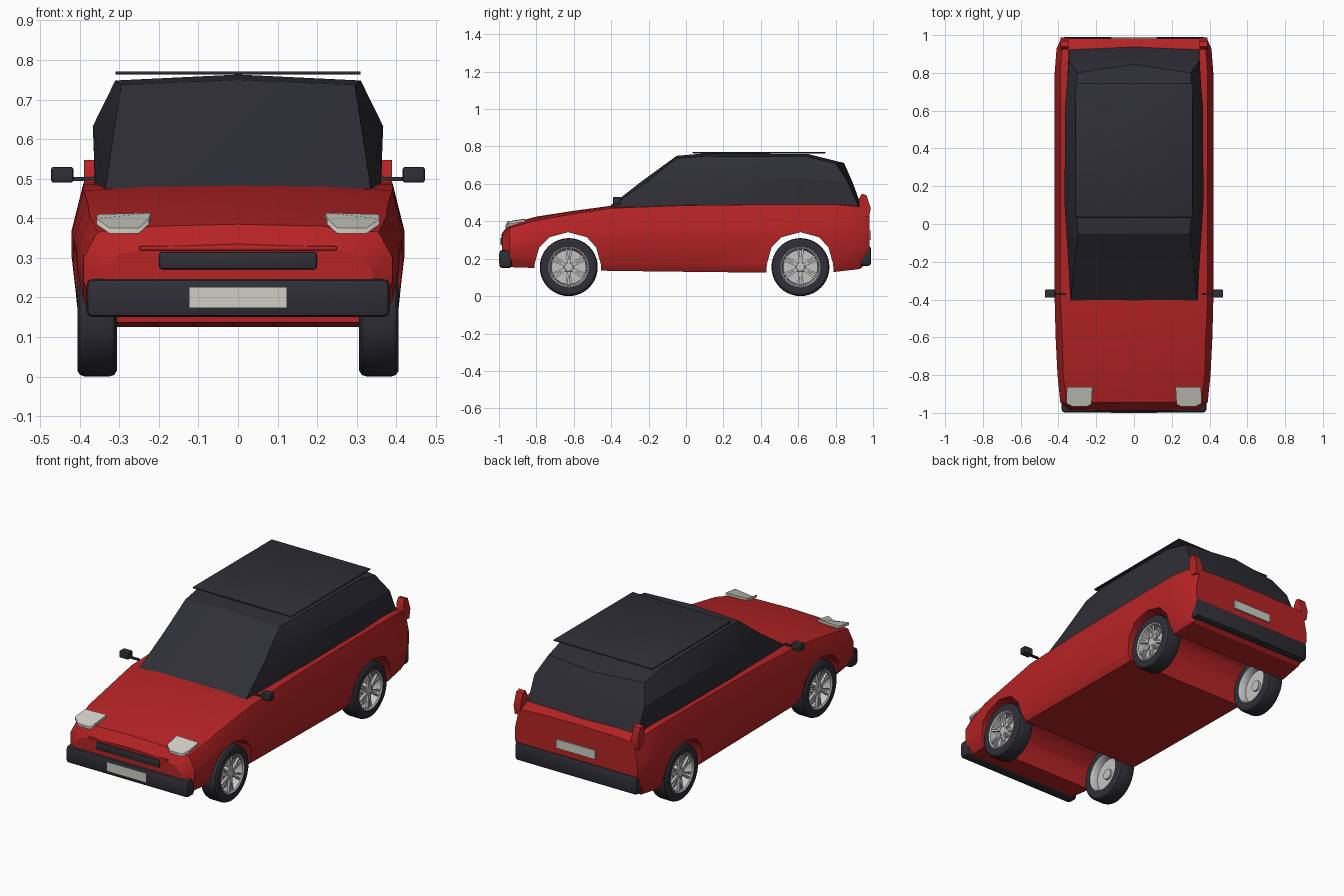
import bpy, bmesh, math
from mathutils import Matrix, Vector

if "Cube" in bpy.data.objects:
    bpy.data.objects.remove(bpy.data.objects["Cube"])


def material(name, rgb):
    m = bpy.data.materials.new(name)
    m.diffuse_color = (*rgb, 1)
    m.use_nodes = True
    m.node_tree.nodes["Principled BSDF"].inputs["Base Color"].default_value = m.diffuse_color
    return m


RED = material("red paint", (0.47, 0.017, 0.018))
DARK = material("charcoal", (0.028, 0.028, 0.037))
PALE = material("pale lens", (0.62, 0.62, 0.56))
SILVER = material("silver", (0.55, 0.55, 0.56))


def finish(bm, name, mat, angle=30):
    bmesh.ops.remove_doubles(bm, verts=bm.verts, dist=1e-5)
    bmesh.ops.recalc_face_normals(bm, faces=bm.faces)
    me = bpy.data.meshes.new(name)
    bm.to_mesh(me)
    bm.free()
    me.materials.append(mat)
    ob = bpy.data.objects.new(name, me)
    bpy.context.collection.objects.link(ob)
    smooth(ob, angle)
    return ob


def smooth(ob, angle=30):
    bpy.ops.object.select_all(action='DESELECT')
    ob.select_set(True)
    bpy.context.view_layer.objects.active = ob
    bpy.ops.object.shade_smooth_by_angle(angle=math.radians(angle))


def box(name, mat, x, y, z, bevel=0.0):
    """Box given by its (min, max) extents on each axis."""
    bm = bmesh.new()
    size = [b - a for a, b in (x, y, z)]
    mid = [(a + b) / 2 for a, b in (x, y, z)]
    bmesh.ops.create_cube(bm, size=1, matrix=Matrix.Translation(mid) @ Matrix.Diagonal((*size, 1)))
    if bevel:
        bmesh.ops.bevel(bm, geom=bm.edges[:], offset=bevel, segments=2, profile=0.5, affect='EDGES')
    return finish(bm, name, mat)


def prism(name, mat, pts, offset):
    """Extrude an outline of 3D points by an offset."""
    bm = bmesh.new()
    f = bm.faces.new([bm.verts.new(p) for p in pts])
    ext = bmesh.ops.extrude_face_region(bm, geom=[f], use_keep_orig=True)
    bmesh.ops.translate(bm, vec=offset, verts=[v for v in ext['geom'] if isinstance(v, bmesh.types.BMVert)])
    return finish(bm, name, mat)


def strip(bm, rows, closed=False):
    n = len(rows[0])
    for a, b in zip(rows, rows[1:]):
        for i in range(n if closed else n - 1):
            j = (i + 1) % n
            bm.faces.new((a[i], a[j], b[j], b[i]))


def mirror_x(bm):
    geo = bmesh.ops.duplicate(bm, geom=bm.verts[:] + bm.edges[:] + bm.faces[:])['geom']
    bmesh.ops.scale(bm, vec=(-1, 1, 1), verts=[v for v in geo if isinstance(v, bmesh.types.BMVert)])


# Body: cross sections lofted from nose to tail
# y, half width, bottom, waist z, shoulder z, shoulder half width, top z
stations = [
    (-0.985, 0.34, 0.20, 0.265, 0.310, 0.30, 0.335),
    (-0.945, 0.39, 0.155, 0.30, 0.365, 0.355, 0.385),
    (-0.80, 0.405, 0.15, 0.33, 0.405, 0.375, 0.425),
    (-0.60, 0.415, 0.14, 0.35, 0.440, 0.38, 0.456),
    (-0.40, 0.42, 0.135, 0.36, 0.470, 0.39, 0.483),
    (0.00, 0.42, 0.13, 0.37, 0.485, 0.39, 0.493),
    (0.45, 0.42, 0.125, 0.37, 0.490, 0.39, 0.495),
    (0.80, 0.42, 0.13, 0.37, 0.490, 0.39, 0.492),
    (0.93, 0.41, 0.145, 0.36, 0.478, 0.38, 0.484),
    (0.982, 0.385, 0.19, 0.34, 0.455, 0.36, 0.465),
]
bm = bmesh.new()
rings = []
for y, w, bot, mid, sh, ws, top in stations:
    half = [(w - 0.04, bot), (w - 0.015, bot + 0.04), (w, mid - 0.06), (w, mid), (ws, sh), (ws * 0.6, sh + (top - sh) * 0.75)]
    loop = [(0, bot)] + half + [(0, top)] + [(-x, z) for x, z in reversed(half)]
    rings.append([bm.verts.new((x, y, z)) for x, z in loop])
strip(bm, rings, closed=True)
bm.faces.new(rings[0])
bm.faces.new(rings[-1])
body = finish(bm, "body", RED)

# Wheel arches cut across the whole body
arch = [(-0.185, 0.0), (-0.18, 0.17), (-0.155, 0.26), (-0.10, 0.315), (0.0, 0.342),
        (0.10, 0.315), (0.15, 0.26), (0.175, 0.17), (0.18, 0.0)]
for yc in (-0.63, 0.612):
    cutter = prism("arch_cutter", RED, [(-0.6, yc + y, z) for y, z in arch], (1.2, 0, 0))
    cutter.hide_render = True
    mod = body.modifiers.new("arch", 'BOOLEAN')
    mod.operation, mod.solver, mod.object = 'DIFFERENCE', 'EXACT', cutter
    bpy.context.view_layer.objects.active = body
    bpy.ops.object.modifier_apply(modifier=mod.name)
    bpy.data.objects.remove(cutter)
smooth(body)

# Cabin: belt, waist and roof outlines, front centre round to rear centre
levels = [
    [(0, -0.415, 0.475), (0.335, -0.405, 0.475), (0.36, 0.1, 0.48), (0.362, 0.6, 0.48), (0.345, 0.925, 0.475), (0, 0.94, 0.475)],
    [(0, -0.235, 0.615), (0.315, -0.21, 0.61), (0.367, 0.1, 0.632), (0.366, 0.6, 0.63), (0.345, 0.865, 0.61), (0, 0.89, 0.61)],
    [(0, -0.05, 0.75), (0.295, -0.05, 0.737), (0.31, 0.1, 0.748), (0.31, 0.65, 0.745), (0.30, 0.80, 0.71), (0, 0.845, 0.712)],
]
bm = bmesh.new()
rows = [[bm.verts.new(p) for p in lv] for lv in levels]
strip(bm, rows)
r = rows[-1]
c1, c2 = bm.verts.new((0, 0.1, 0.763)), bm.verts.new((0, 0.65, 0.76))
for f in ((r[0], r[1], r[2], c1), (c1, r[2], r[3], c2), (c2, r[3], r[4], r[5])):
    bm.faces.new(f)
mirror_x(bm)
finish(bm, "cabin", DARK, 20)

# Thin roof panel
box("roof_panel", DARK, (-0.31, 0.31), (0.035, 0.745), (0.763, 0.771), 0.003)

# Bumpers, grille and plates
box("front_bumper", DARK, (-0.383, 0.383), (-0.998, -0.93), (0.15, 0.247), 0.016)
box("rear_bumper", DARK, (-0.383, 0.383), (0.925, 0.99), (0.162, 0.268), 0.016)
box("grille", DARK, (-0.20, 0.20), (-0.992, -0.97), (0.27, 0.316), 0.009)
box("grille_brow", RED, (-0.25, 0.25), (-0.988, -0.95), (0.318, 0.33), 0.005)
box("front_plate", PALE, (-0.122, 0.122), (-1.0, -0.993), (0.175, 0.225))
box("rear_plate", PALE, (-0.122, 0.122), (0.982, 0.99), (0.30, 0.35))


def lathe(name, mat, profile, seg, centre, side):
    """Spin an (x, radius) outline around the axle."""
    bm = bmesh.new()
    rows = []
    for k in range(seg + 1):
        a = 2 * math.pi * k / seg
        rows.append([bm.verts.new((centre[0] + side * x, centre[1] + q * math.cos(a), centre[2] + q * math.sin(a)))
                     for x, q in profile])
    strip(bm, rows)
    return finish(bm, name, mat)


tyre = [(0.05, 0.108), (0.05, 0.140), (0.043, 0.151), (0.03, 0.155), (-0.03, 0.155),
        (-0.043, 0.151), (-0.05, 0.140), (-0.05, 0.108), (0.05, 0.108)]
rim = [(0.048, 0.110), (0.050, 0.105), (0.044, 0.098), (0.0, 0.092), (-0.044, 0.100), (-0.05, 0.105), (-0.048, 0.110)]
hub = [(0.042, 0.0), (0.040, 0.022), (0.032, 0.030), (-0.02, 0.030), (-0.02, 0.0)]
disc = [(0.0, 0.0), (0.0, 0.093), (-0.008, 0.093), (-0.008, 0.0)]

for side, sname in ((1, "right"), (-1, "left")):
    # Wheels with six paired spokes
    for yc, ename in ((-0.627, "front"), (0.612, "rear")):
        c = (side * 0.356, yc, 0.155)
        tag = f"{ename}_{sname}"
        lathe(f"tyre_{tag}", DARK, tyre, 40, c, side)
        lathe(f"rim_{tag}", SILVER, rim, 40, c, side)
        lathe(f"hub_{tag}", SILVER, hub, 20, c, side)
        lathe(f"brake_disc_{tag}", SILVER, disc, 32, c, side)
        bm = bmesh.new()
        for k in range(6):
            for s in (-1, 1):
                a = math.pi * k / 3 + s * 0.13
                m = (Matrix.Translation(c) @ Matrix.Rotation(a, 4, 'X')
                     @ Matrix.Translation((side * 0.034, 0, 0.062)) @ Matrix.Diagonal((0.014, 0.011, 0.078, 1)))
                bmesh.ops.create_cube(bm, size=1, matrix=m)
        finish(bm, f"spokes_{tag}", SILVER)

    # Headlights lying on the bonnet edge
    lamp = [(0.225, -0.955, 0.385), (0.25, -0.966, 0.362), (0.325, -0.966, 0.362), (0.358, -0.95, 0.385),
            (0.355, -0.862, 0.396), (0.22, -0.862, 0.400)]
    prism(f"headlight_{sname}", PALE, [(side * x, y, z) for x, y, z in lamp], (0, 0, 0.014))

    # Tail lights rising from the rear corners
    lamp = [(0.925, 0.43), (0.978, 0.42), (0.988, 0.47), (0.965, 0.54), (0.94, 0.547), (0.925, 0.52)]
    prism(f"tail_light_{sname}", RED, [(side * 0.347, y, z) for y, z in lamp], (side * 0.042, 0, 0))

    # Door mirrors on thin arms
    x0, x1 = sorted((side * 0.416, side * 0.472))
    box(f"mirror_{sname}", DARK, (x0, x1), (-0.39, -0.348), (0.49, 0.53), 0.006)
    pts = [(0.36, 0.495), (0.36, 0.505), (0.425, 0.504), (0.425, 0.494)]
    prism(f"mirror_arm_{sname}", DARK, [(side * x, -0.376, z) for x, z in pts], (0, 0.012, 0))
